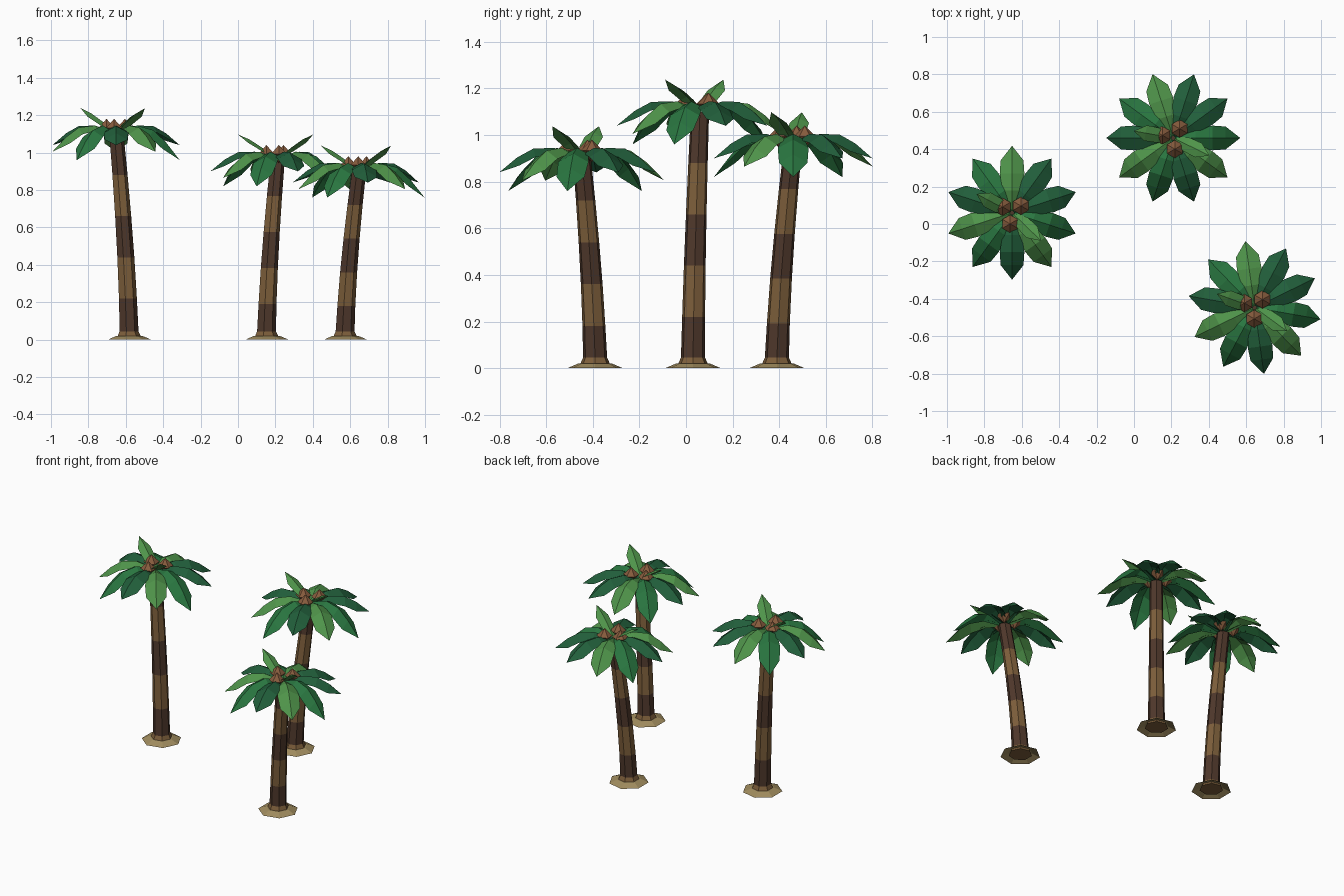
import bpy
import bmesh
from math import sin, cos, radians, tau
from mathutils import Vector, Matrix

cube = bpy.data.objects.get("Cube")
if cube:
    bpy.data.objects.remove(cube, do_unlink=True)


def material(name, srgb):
    col = [((c + 0.055) / 1.055) ** 2.4 for c in srgb] + [1]
    m = bpy.data.materials.new(name)
    m.use_nodes = True
    m.diffuse_color = col
    bsdf = m.node_tree.nodes["Principled BSDF"]
    bsdf.inputs["Base Color"].default_value = col
    bsdf.inputs["Roughness"].default_value = 0.9
    return m


LIGHT = material("light_green", (0.31, 0.58, 0.29))
MID = material("mid_green", (0.16, 0.46, 0.25))
DARK = material("dark_green", (0.13, 0.37, 0.23))
BARK_DARK = material("dark_bark", (0.31, 0.22, 0.17))
BARK_LIGHT = material("light_bark", (0.49, 0.37, 0.23))
SAND = material("sand", (0.63, 0.55, 0.37))
NUT = material("coconut_brown", (0.53, 0.36, 0.24))


def finish(name, bm, mats):
    me = bpy.data.meshes.new(name)
    bm.to_mesh(me)
    bm.free()
    for m in mats:
        me.materials.append(m)
    ob = bpy.data.objects.new(name, me)
    bpy.context.collection.objects.link(ob)


def loft(name, rings, sides, mats, band, closed=True):
    """Skin (centre, radius) rings; band(i) picks the colour of each span."""
    bm = bmesh.new()
    loops = [[bm.verts.new((c.x + r * cos(tau * k / sides), c.y + r * sin(tau * k / sides), c.z))
              for k in range(sides)] for c, r in rings]
    for i in range(len(loops) - 1):
        a, b = loops[i], loops[i + 1]
        for k in range(sides):
            n = (k + 1) % sides
            bm.faces.new((a[k], a[n], b[n], b[k])).material_index = band(i)
    if closed:
        bm.faces.new(loops[0][::-1])
    bm.faces.new(loops[-1]).material_index = band(len(loops) - 2)
    finish(name, bm, mats)


def frond(name, crown, angle, stations, mat):
    """Folded leaf: stations are (reach, height, half width, fold drop)."""
    bm = bmesh.new()
    rows = []
    for r, z, w, fold in stations:
        pts = [(r, w, z - fold), (r, 0, z), (r, -w, z - fold)] if w else [(r, 0, z)] * 3
        rows.append([bm.verts.new(p) for p in pts])
    for a, b in zip(rows, rows[1:]):
        for k in (0, 1):
            bm.faces.new((a[k], b[k], b[k + 1], a[k + 1]))
    bmesh.ops.remove_doubles(bm, verts=bm.verts, dist=0.0001)
    bmesh.ops.recalc_face_normals(bm, faces=bm.faces)
    if sum(f.normal.z for f in bm.faces) < 0:
        bmesh.ops.reverse_faces(bm, faces=bm.faces)
    bm.transform(Matrix.Translation(crown) @ Matrix.Rotation(radians(angle), 4, 'Z'))
    finish(name, bm, [mat])


def palm(tag, base, crown, turn):
    base, crown = Vector(base), Vector(crown)

    # hollow sandy mound around the foot
    loft(tag + "_sand_mound", [(base, 0.122), (base + Vector((0, 0, 0.02)), 0.074)],
         7, [SAND], lambda i: 0, closed=False)

    # banded trunk with a flared foot and a slight bend
    rings = [(base + Vector((0, 0, 0.004)), 0.072)]
    for i in range(6):
        t = i / 5
        c = base.lerp(crown, t ** 1.5)
        c.z = max(0.045, crown.z * t)
        rings.append((c, 0.053 - 0.013 * t))
    loft(tag + "_trunk", rings, 7, [BARK_LIGHT, BARK_DARK], lambda i: i % 2)

    # ring of drooping fronds: three repeating kinds, the last one dark
    kinds = [(LIGHT, 0.034, -0.095), (MID, 0.02, -0.14), (DARK, 0.042, -0.06)]
    for i in range(10):
        mat, shoulder, tip = kinds[2 if i == 9 else i % 3]
        frond(f"{tag}_frond_{i + 1}", crown, turn + 36 * i,
              [(0.01, 0.01, 0.018, 0.008), (0.12, 0.045, 0.05, 0.025),
               (0.21, shoulder, 0.066, 0.036),
               (0.28, 0.55 * shoulder + 0.45 * tip + 0.008, 0.061, 0.035),
               (0.358, tip, 0, 0)], mat)

    # two upright fronds
    for i, a in enumerate((62, 226)):
        frond(f"{tag}_upright_frond_{i + 1}", crown, turn + a,
              [(0.01, 0.01, 0.015, 0.008), (0.08, 0.065, 0.04, 0.015),
               (0.15, 0.11, 0.042, 0.018), (0.215, 0.138, 0, 0)], LIGHT)

    # faceted coconuts with pointed tops
    for i, a in enumerate((58, -52, 170)):
        bm = bmesh.new()
        bmesh.ops.create_uvsphere(bm, u_segments=6, v_segments=2, radius=0.048)
        d = radians(turn + a)
        bm.transform(Matrix.Translation(crown + Vector((0.06 * cos(d), 0.06 * sin(d), 0.033))))
        finish(f"{tag}_coconut_{i + 1}", bm, [NUT])


palm("tall_palm", (-0.585, 0.03, 0), (-0.652, 0.06, 1.10), 90)
palm("middle_palm", (0.15, 0.39, 0), (0.21, 0.46, 0.96), 108)
palm("short_palm", (0.57, -0.39, 0), (0.645, -0.447, 0.90), 98)
